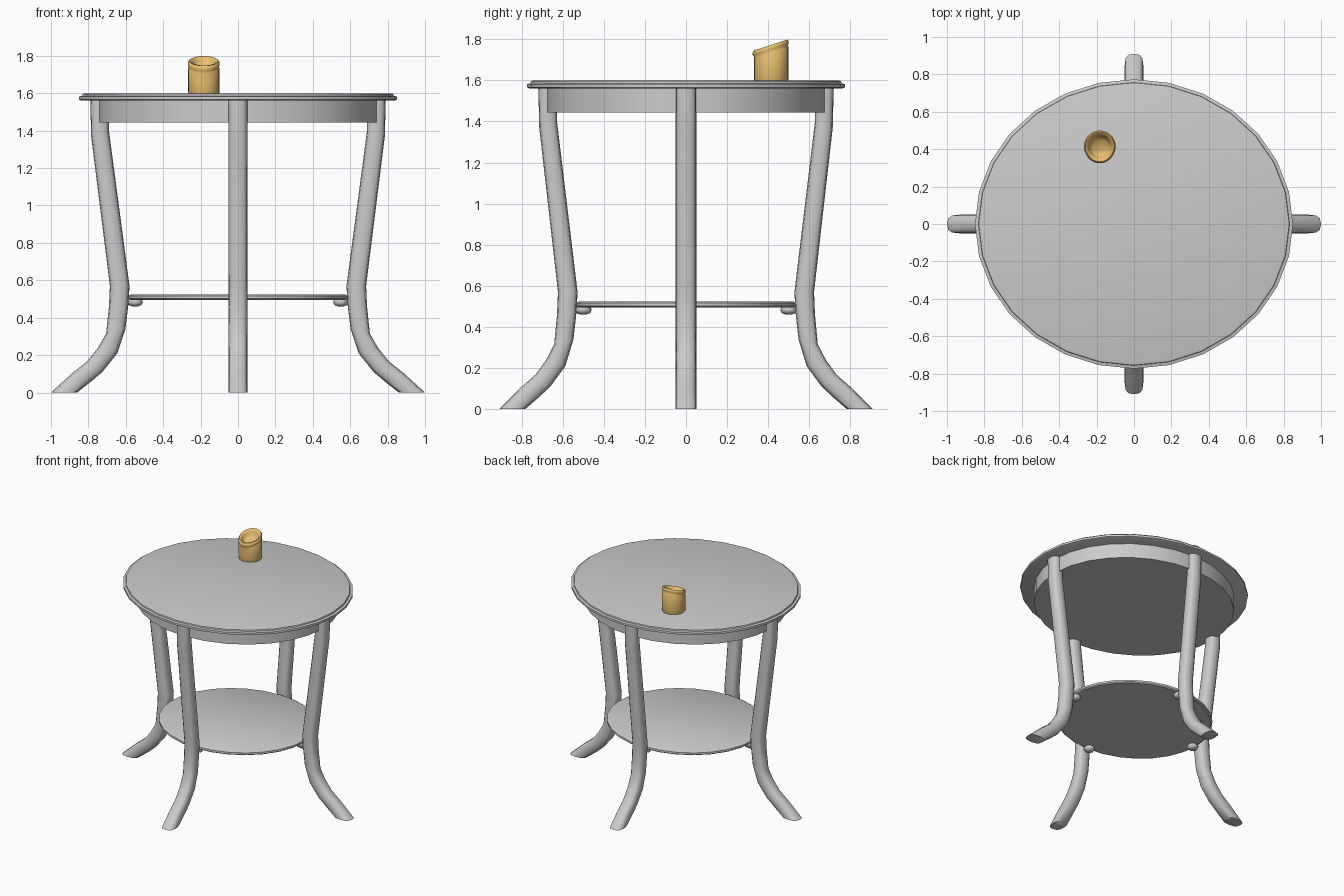
import bpy, bmesh, math
from math import cos, sin, pi

if "Cube" in bpy.data.objects:
    bpy.data.objects.remove(bpy.data.objects["Cube"])

OVAL = 0.91  # depth / width ratio of the oval table


def finish(name, rings, angle=35):
    """Skin a list of closed rings, cap both ends and shade by angle."""
    bm = bmesh.new()
    vr = [[bm.verts.new(p) for p in ring] for ring in rings]
    n = len(vr[0])
    for a, b in zip(vr, vr[1:]):
        for i in range(n):
            j = (i + 1) % n
            bm.faces.new((a[i], a[j], b[j], b[i]))
    bm.faces.new(vr[0][::-1])
    bm.faces.new(vr[-1])
    bmesh.ops.recalc_face_normals(bm, faces=bm.faces)
    me = bpy.data.meshes.new(name)
    bm.to_mesh(me)
    bm.free()
    ob = bpy.data.objects.new(name, me)
    bpy.context.collection.objects.link(ob)
    bpy.ops.object.select_all(action='DESELECT')
    ob.select_set(True)
    bpy.context.view_layer.objects.active = ob
    bpy.ops.object.shade_smooth_by_angle(angle=math.radians(angle))
    return ob


def lathe(name, profile, n, sy=OVAL, angle=35):
    rings = [[(r * cos(2 * pi * i / n), r * sin(2 * pi * i / n) * sy, z)
              for i in range(n)] for r, z in profile]
    return finish(name, rings, angle)


# Oval top with stepped edge, apron and lower shelf
lathe("table_top", [(0.835, 1.56), (0.85, 1.566), (0.85, 1.582), (0.832, 1.586),
                    (0.83, 1.596), (0.815, 1.60)], 28)
lathe("apron", [(0.747, 1.445), (0.747, 1.562)], 28)
lathe("shelf", [(0.575, 0.495), (0.585, 0.502), (0.585, 0.517), (0.573, 0.523)], 28)

# Sabre leg: (outer x, outer z, inner x, inner z) sections from top to foot
LEG = [(0.79, 1.56, 0.69, 1.56), (0.785, 1.37, 0.69, 1.40), (0.685, 0.57, 0.58, 0.57),
       (0.69, 0.46, 0.586, 0.47), (0.705, 0.315, 0.602, 0.34), (0.748, 0.24, 0.645, 0.21),
       (0.805, 0.168, 0.725, 0.11), (0.89, 0.10, 0.79, 0.055), (1.0, 0.0, 0.86, 0.0)]
HALF_W = 0.05


def leg(name, turn, scale):
    ca, sa = round(cos(turn)), round(sin(turn))
    rings = []
    for ox, oz, ix, iz in LEG:
        ring = []
        for k in range(12):
            a = 2 * pi * k / 12
            # rounded-square cross-section
            u = math.copysign(abs(cos(a)) ** 0.7, cos(a))
            v = math.copysign(abs(sin(a)) ** 0.7, sin(a)) * HALF_W
            t = (u + 1) / 2
            r = (ix + (ox - ix) * t) * scale
            ring.append((r * ca - v * sa, r * sa + v * ca, iz + (oz - iz) * t))
        rings.append(ring)
    return finish(name, rings, 50)


# Four legs, each with a small knob under the shelf
for i, side in enumerate(("right", "back", "left", "front")):
    turn, s = i * pi / 2, (1.0 if i % 2 == 0 else OVAL)
    leg(side + "_leg", turn, s)
    knob = lathe(side + "_shelf_knob", [(0.015, 0.46), (0.034, 0.468), (0.042, 0.482),
                                        (0.036, 0.497)], 8, 1.0, 50)
    knob.location = (0.55 * s * round(cos(turn)), 0.55 * s * round(sin(turn)), 0)

# Hollow candle with a rolled, slanted rim
candle = lathe("candle", [(0.082, 0.0), (0.084, 0.006), (0.084, 0.06), (0.084, 0.135),
                          (0.080, 0.142), (0.085, 0.152), (0.085, 0.164), (0.078, 0.173),
                          (0.068, 0.171), (0.060, 0.158), (0.054, 0.135), (0.035, 0.124),
                          (0.008, 0.122)], 24, 1.0, 60)
for v in candle.data.vertices:
    if v.co.z > 0.1:
        v.co.z += 0.33 * v.co.y
        if v.co.z > 0.115 and v.co.y < -0.06:   # slight spout at the front
            v.co.y *= 1.06
candle.location = (-0.183, 0.415, 1.60)
wax = bpy.data.materials.new("amber_wax")
wax.diffuse_color = (0.80, 0.52, 0.16, 1)
wax.use_nodes = True
wax.node_tree.nodes["Principled BSDF"].inputs["Base Color"].default_value = wax.diffuse_color
candle.data.materials.append(wax)
